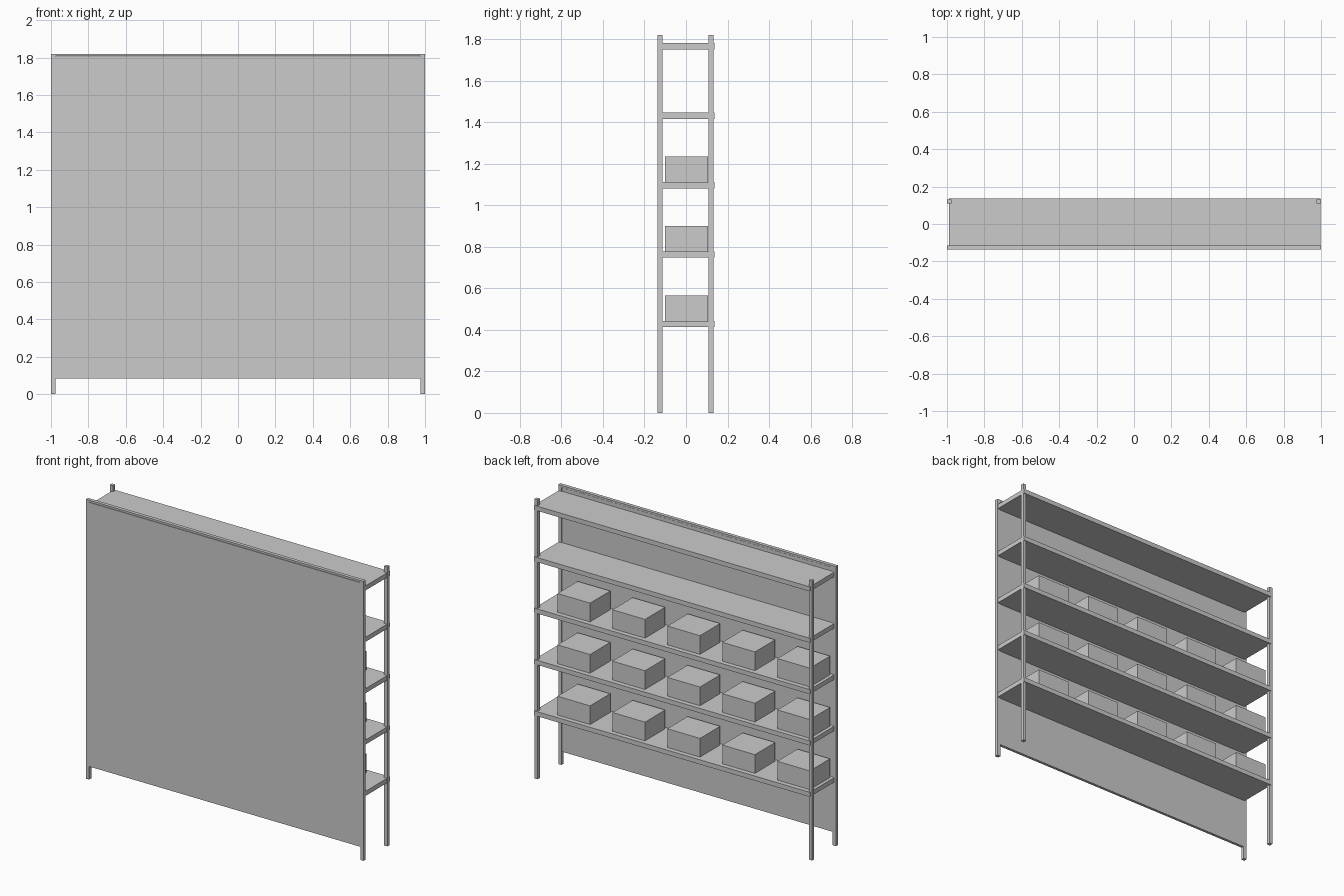
import bpy

if "Cube" in bpy.data.objects:
    bpy.data.objects.remove(bpy.data.objects["Cube"])


def box(name, x0, x1, y0, y1, z0, z1):
    """Axis-aligned block given by its limits."""
    bpy.ops.mesh.primitive_cube_add(
        size=1, location=((x0 + x1) / 2, (y0 + y1) / 2, (z0 + z1) / 2))
    ob = bpy.context.object
    ob.name = name
    ob.scale = (x1 - x0, y1 - y0, z1 - z0)
    bpy.ops.object.transform_apply(location=False, rotation=False, scale=True)
    return ob


HEIGHT = 1.82
POST = 0.023

# Four corner posts
for side, x in (("left", -1.0), ("right", 1.0 - POST)):
    box(f"front_post_{side}", x, x + POST, -0.137, -0.114, 0, HEIGHT)
    box(f"back_post_{side}", x, x + POST, 0.109, 0.132, 0, HEIGHT)

# Large closing panel with a slim rail along its top
inner = 1.0 - POST
box("front_panel", -inner, inner, -0.136, -0.118, 0.085, 1.805)
box("top_rail", -inner, inner, -0.137, -0.114, 1.808, HEIGHT)

# Shelves, the lower three carrying a row of storage boxes
for level in range(5):
    top = 0.443 + level * 0.3345
    box(f"shelf_{level + 1}", -0.988, 0.998, -0.125, 0.137, top - 0.03, top)
    if level < 3:
        for i in range(5):
            x = -0.967 + i * 0.396
            box(f"storage_box_{level + 1}_{i + 1}",
                x, x + 0.235, -0.102, 0.106, top, top + 0.122)
